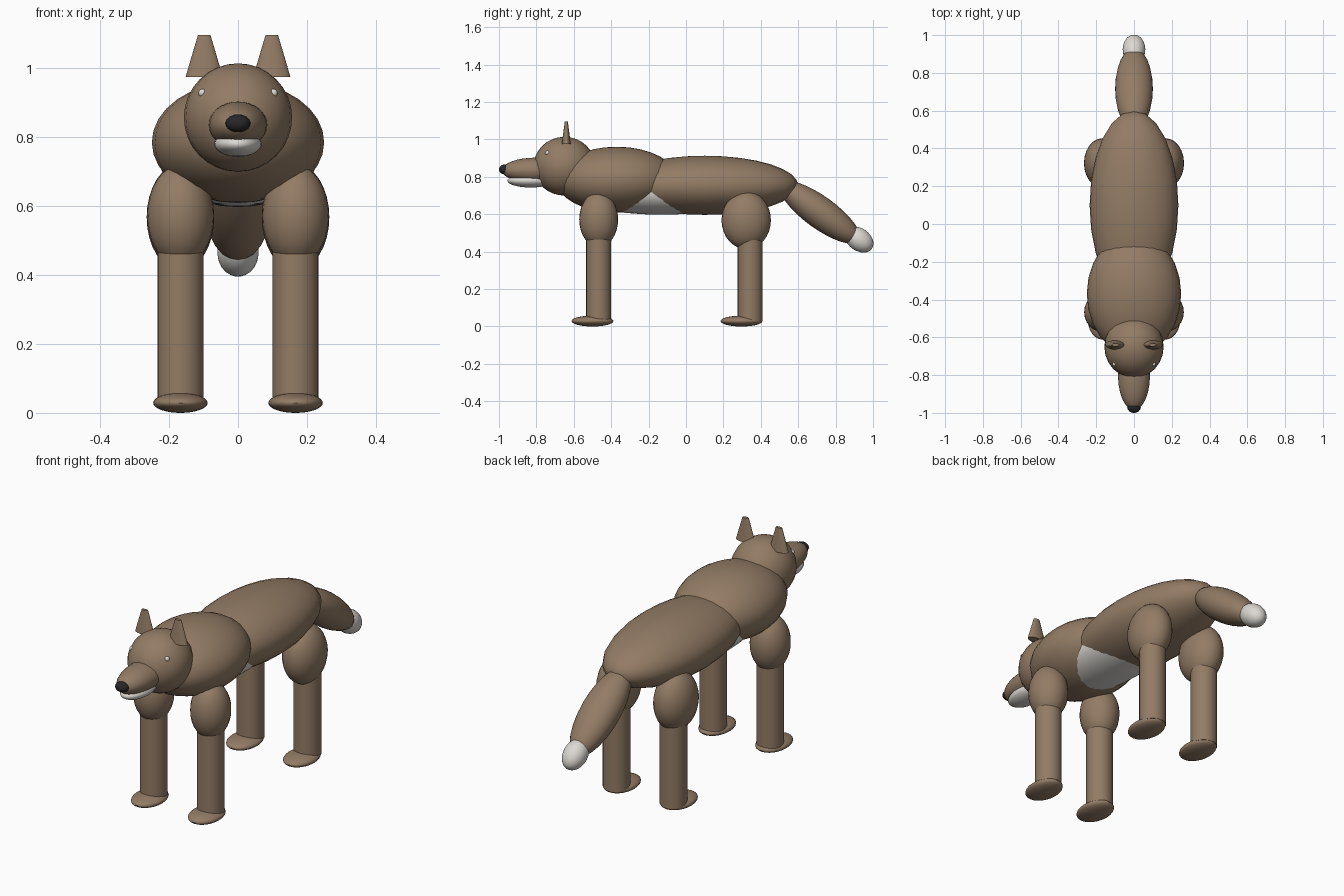
import bpy
from math import radians

default = bpy.data.objects.get("Cube")
if default:
    bpy.data.objects.remove(default, do_unlink=True)


def material(name, colour):
    mat = bpy.data.materials.new(name)
    mat.use_nodes = True
    mat.diffuse_color = (*colour, 1)
    mat.node_tree.nodes["Principled BSDF"].inputs["Base Color"].default_value = (*colour, 1)
    return mat


FUR = material("brown_fur", (0.29, 0.20, 0.13))
WHITE = material("white_fur", (0.72, 0.69, 0.65))
BLACK = material("black_nose", (0.02, 0.02, 0.022))


def finish(name, mat):
    obj = bpy.context.object
    obj.name = name
    obj.data.materials.append(mat)
    bpy.ops.object.transform_apply(location=False, rotation=False, scale=True)
    bpy.ops.object.shade_smooth_by_angle(angle=radians(40))
    return obj


def ellipsoid(name, centre, radii, mat=FUR, tilt=0):
    bpy.ops.mesh.primitive_uv_sphere_add(segments=24, ring_count=16, radius=1, location=centre)
    bpy.context.object.scale = radii
    bpy.context.object.rotation_euler.x = radians(tilt)
    return finish(name, mat)


def cone(name, centre, bottom, top, height, flat=1):
    bpy.ops.mesh.primitive_cone_add(vertices=24, radius1=bottom, radius2=top,
                                    depth=height, location=centre)
    bpy.context.object.scale.y = flat
    return finish(name, FUR)


# Body
ellipsoid("torso", (0, 0.10, 0.755), (0.235, 0.50, 0.158))
ellipsoid("chest", (0, -0.37, 0.785), (0.25, 0.325, 0.176))
ellipsoid("belly", (0, -0.13, 0.72), (0.185, 0.50, 0.122), WHITE)

# Head
ellipsoid("head", (0, -0.65, 0.857), (0.157, 0.165, 0.157))
ellipsoid("snout", (0, -0.80, 0.835), (0.085, 0.185, 0.068))
ellipsoid("jaw", (0, -0.83, 0.78), (0.069, 0.125, 0.037), WHITE)
ellipsoid("nose", (0, -0.97, 0.84), (0.036, 0.03, 0.026), BLACK)

# Tail
ellipsoid("tail", (0, 0.716, 0.61), (0.10, 0.26, 0.086), tilt=-36)
ellipsoid("tail_tip", (0, 0.925, 0.465), (0.06, 0.085, 0.06), WHITE, tilt=-36)

# Paired parts
for side, s in (("left", 1), ("right", -1)):
    cone(side + "_ear", (0.098 * s, -0.64, 1.036), 0.054, 0.018, 0.122, 0.45)
    ellipsoid(side + "_eye", (0.103 * s, -0.741, 0.928), (0.012, 0.012, 0.012), WHITE)

    x = 0.167 * s
    ellipsoid(side + "_front_thigh", (x, -0.467, 0.572), (0.097, 0.104, 0.147))
    ellipsoid(side + "_hind_thigh", (x, 0.322, 0.568), (0.098, 0.132, 0.154))
    for end, leg_y, paw_y in (("front", -0.467, -0.50), ("hind", 0.343, 0.297)):
        cone(f"{side}_{end}_leg", (x, leg_y, 0.265), 0.067, 0.067, 0.47)
        ellipsoid(f"{side}_{end}_paw", (x, paw_y, 0.029), (0.079, 0.112, 0.029))
